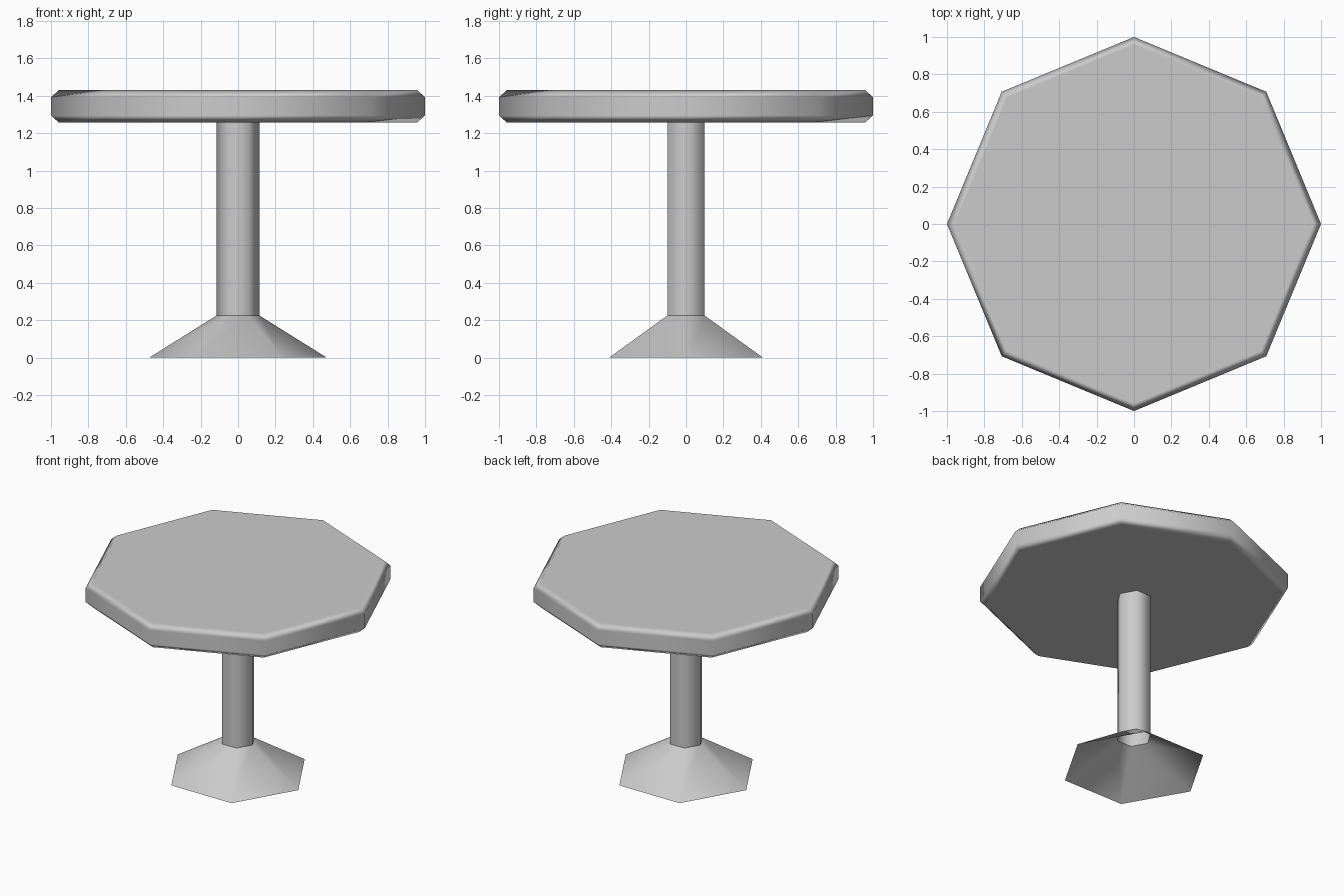
import bpy, bmesh
from math import cos, sin, tau

cube = bpy.data.objects.get("Cube")
if cube:
    bpy.data.objects.remove(cube)

grey = bpy.data.materials.new("light grey")
grey.use_nodes = True
colour = (0.6, 0.6, 0.6, 1)
grey.diffuse_color = colour
grey.node_tree.nodes["Principled BSDF"].inputs["Base Color"].default_value = colour


def lathe(name, sides, profile, capped=False):
    """Loft a polygon ring through (radius, height) points, lowest first."""
    bm = bmesh.new()
    rings = [[bm.verts.new((r * cos(tau * i / sides), r * sin(tau * i / sides), z))
              for i in range(sides)] for r, z in profile]
    for low, high in zip(rings, rings[1:]):
        for i in range(sides):
            j = (i + 1) % sides
            bm.faces.new((low[i], low[j], high[j], high[i]))
    if capped:
        bm.faces.new(rings[0][::-1])
        bm.faces.new(rings[-1])
    for face in bm.faces:
        face.smooth = True
    mesh = bpy.data.meshes.new(name)
    bm.to_mesh(mesh)
    bm.free()
    mesh.materials.append(grey)
    obj = bpy.data.objects.new(name, mesh)
    bpy.context.collection.objects.link(obj)
    return obj


# Flared open foot and hollow column, both six-sided
lathe("foot", 6, [(0.475, 0), (0.115, 0.225)])
lathe("column", 6, [(0.115, 0.225), (0.115, 1.26)])

# Eight-sided top with a softly chamfered rim
top = lathe("table_top", 8, [(0.958, 1.257), (1, 1.295), (1, 1.393), (0.958, 1.43)], capped=True)
weighted = top.modifiers.new("flat top shading", 'WEIGHTED_NORMAL')
weighted.weight = 100
